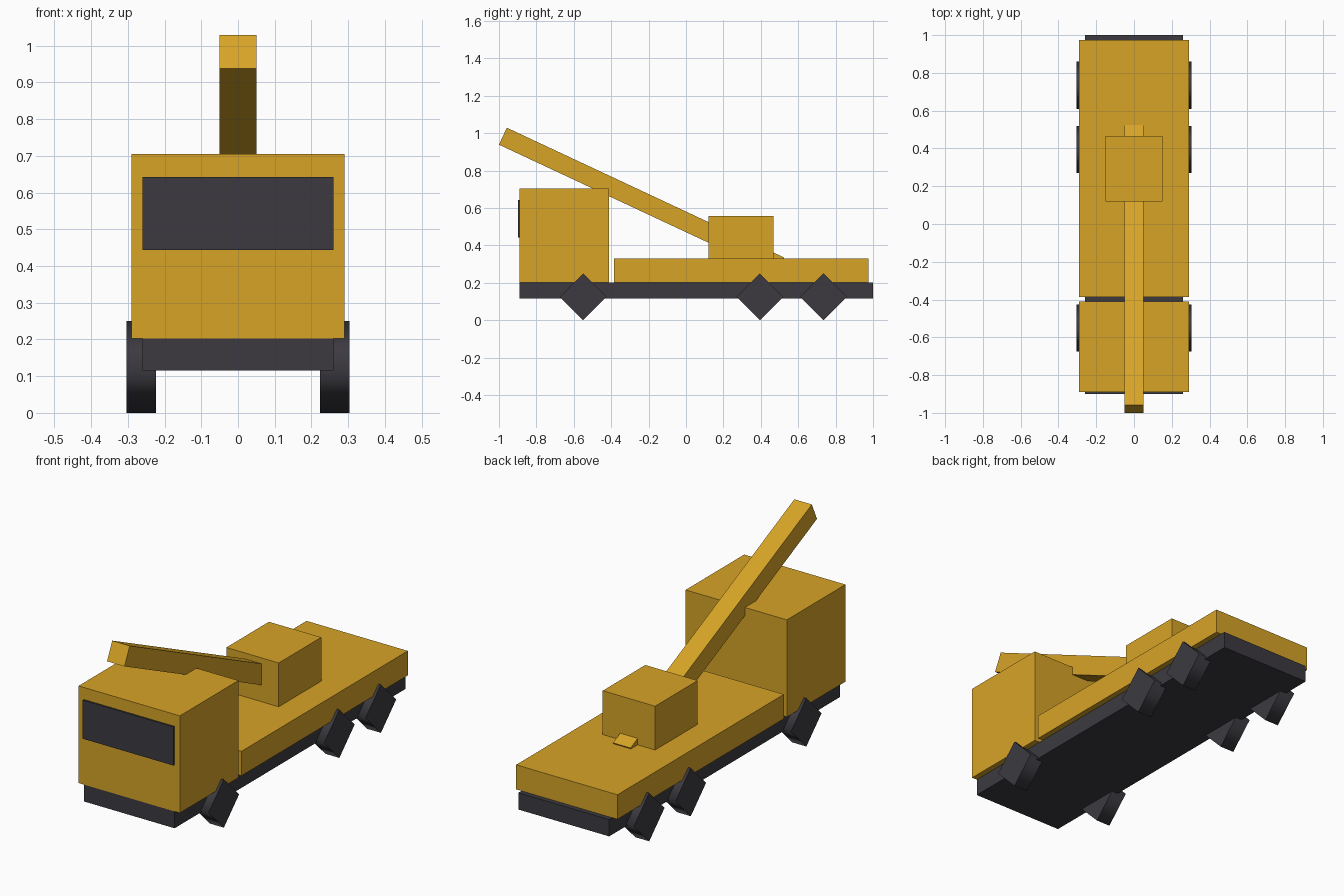
import bpy
from math import atan2, hypot, pi
from mathutils import Matrix

default = bpy.data.objects.get("Cube")
if default:
    bpy.data.objects.remove(default, do_unlink=True)


def material(name, rgb):
    m = bpy.data.materials.new(name)
    m.use_nodes = True
    m.diffuse_color = (*rgb, 1)
    m.node_tree.nodes["Principled BSDF"].inputs["Base Color"].default_value = (*rgb, 1)
    return m


YELLOW = material("construction yellow", (0.68, 0.37, 0.02))
DARK = material("dark grey", (0.045, 0.042, 0.051))


def box(name, half_width, y, z, mat):
    """Box centred on x, spanning the given y and z ranges."""
    bpy.ops.mesh.primitive_cube_add(size=1)
    ob = bpy.context.object
    ob.name = name
    size = (2 * half_width, y[1] - y[0], z[1] - z[0])
    centre = (0, (y[0] + y[1]) / 2, (z[0] + z[1]) / 2)
    ob.data.transform(Matrix.Diagonal((*size, 1)))
    ob.location = centre
    ob.data.materials.append(mat)
    return ob


# Body
box("chassis", 0.26, (-0.89, 1.0), (0.115, 0.202), DARK)
box("cab", 0.29, (-0.89, -0.411), (0.202, 0.705), YELLOW)
box("windscreen", 0.26, (-0.899, -0.89), (0.443, 0.643), DARK)
box("bed", 0.29, (-0.386, 0.975), (0.202, 0.329), YELLOW)
box("turret", 0.15, (0.119, 0.467), (0.329, 0.556), YELLOW)

# Sloping crane boom, laid out along its own axis and then tilted
tip, foot = (-0.979, 0.984), (0.504, 0.29)
dy, dz = foot[0] - tip[0], foot[1] - tip[1]
half = hypot(dy, dz) / 2
boom = box("crane_boom", 0.05, (-half, half), (-0.05, 0.05), YELLOW)
boom.location = (0, (tip[0] + foot[0]) / 2, (tip[1] + foot[1]) / 2)
boom.rotation_euler.x = atan2(dz, dy)

# Four-sided wheels standing on a corner, smooth tread and flat caps
for axle, y in (("front", -0.55), ("middle", 0.395), ("rear", 0.735)):
    for side, s in (("left", 1), ("right", -1)):
        bpy.ops.mesh.primitive_cylinder_add(vertices=4, radius=0.125, depth=0.08)
        wheel = bpy.context.object
        wheel.name = f"{axle}_{side}_wheel"
        wheel.data.transform(Matrix.Rotation(pi / 2, 4, "Y"))
        wheel.location = (s * 0.264, y, 0.125)
        wheel.data.materials.append(DARK)
        for face in wheel.data.polygons:
            face.use_smooth = abs(face.normal.x) < 0.5
